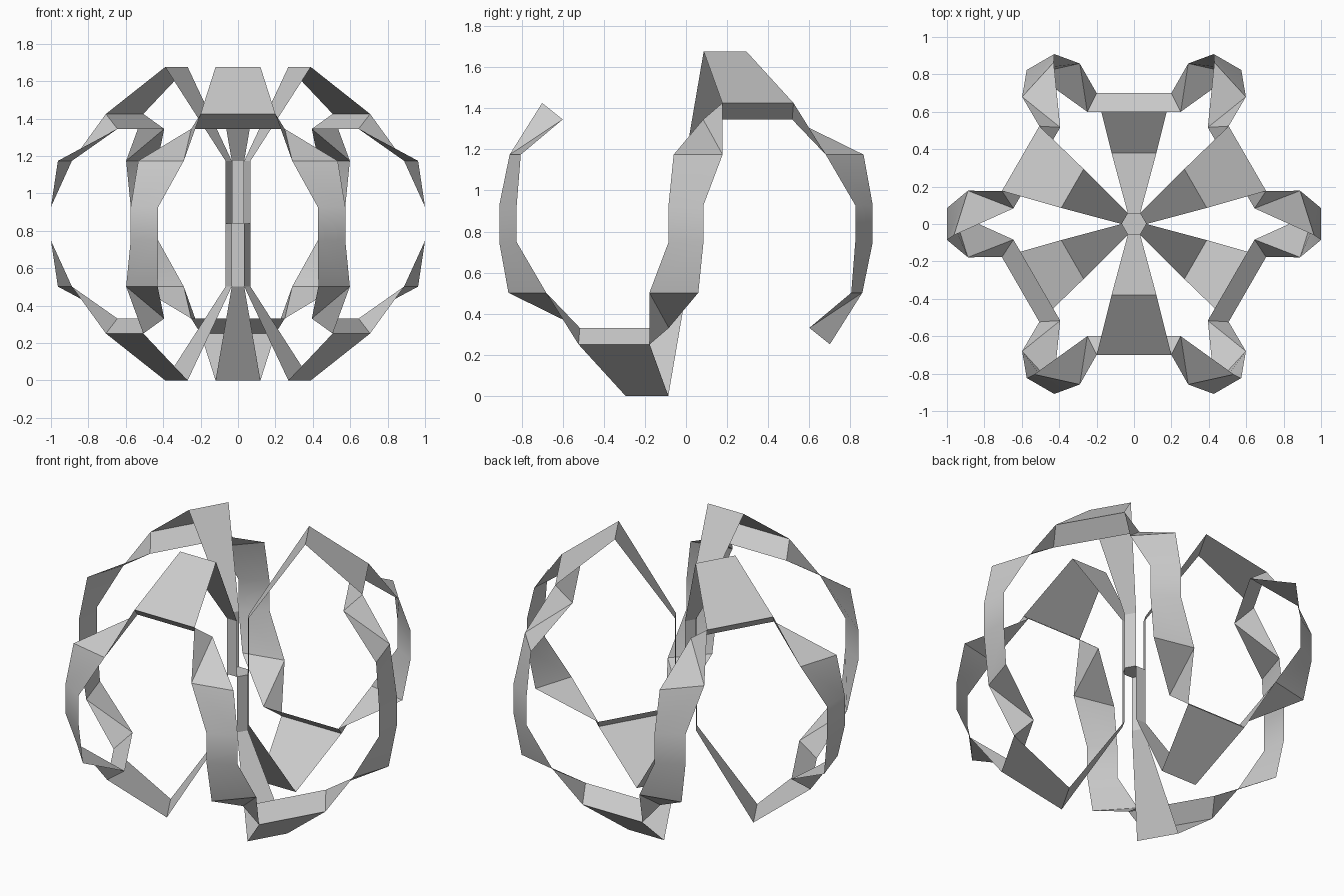
import bpy, bmesh, math
from mathutils import Matrix, Vector

if "Cube" in bpy.data.objects:
    bpy.data.objects.remove(bpy.data.objects["Cube"], do_unlink=True)

MID = 0.838  # height of the centre of the sculpture

grey = bpy.data.materials.new("plain_grey")
grey.use_nodes = True
grey.diffuse_color = (0.6, 0.6, 0.6, 1)
grey.node_tree.nodes["Principled BSDF"].inputs["Base Color"].default_value = (0.6, 0.6, 0.6, 1)


def add_part(name, faces, copies=True):
    """Repeat a patch of faces six times round the axis, every other one upside down."""
    bm = bmesh.new()
    for k in range(6 if copies else 1):
        turn = Matrix.Rotation(math.radians(60 * k), 3, 'Z')
        flip = -1 if k % 2 else 1
        for face in faces:
            pts = [turn @ Vector((p[0], p[1], p[2] * flip)) for p in face]
            bm.faces.new([bm.verts.new(p + Vector((0, 0, MID))) for p in pts])
    bmesh.ops.remove_doubles(bm, verts=bm.verts, dist=0.001)
    bmesh.ops.recalc_face_normals(bm, faces=bm.faces)
    mesh = bpy.data.meshes.new(name)
    bm.to_mesh(mesh)
    bm.free()
    mesh.materials.append(grey)
    ob = bpy.data.objects.new(name, mesh)
    bpy.context.collection.objects.link(ob)
    bpy.ops.object.select_all(action='DESELECT')
    ob.select_set(True)
    bpy.context.view_layer.objects.active = ob
    bpy.ops.object.shade_smooth_by_angle(angle=math.radians(30))
    return ob


def strip(rows):
    """Quads between successive pairs of points."""
    return [(a[0], a[1], b[1], b[0]) for a, b in zip(rows, rows[1:])]


def petal_row(radius, half, z):
    """Left and right points across a petal that points along 30 degrees."""
    c, s = math.cos(math.radians(30)), math.sin(math.radians(30))
    return [(radius * c + t * s, radius * s - t * c, z) for t in (half, -half)]


# Hexagonal plate where the six stems meet
R = 0.066
hub = [(R * math.cos(math.pi * i / 3), R * math.sin(math.pi * i / 3), 0) for i in range(6)]
add_part("hub_plate", [hub], copies=False)

# Petals: narrow stem, flared slope, outer slope, folded-under rim
apothem = R * math.cos(math.pi / 6)
petal = [petal_row(apothem, R / 2, 0),
         petal_row(apothem, R / 2, 0.335),
         petal_row(0.38, 0.12, MID),
         petal_row(0.70, 0.20, 0.587),
         petal_row(0.60, 0.25, 0.507)]
add_part("petals", strip(petal))

# Twisting side arms, symmetric under a half turn about the x axis
outer, inner = petal[3][0], petal[4][0]
upper = [((0.888, 0.178, 0.336), (0.963, -0.06, 0.336)),
         ((1.0, 0.085, 0.09), (1.0, -0.085, 0.09))]


def half_turn(p):
    return (p[0], -p[1], -p[2])


lower = [(half_turn(b), half_turn(a)) for a, b in reversed(upper)]
twist = [(outer, upper[0][0], inner), (inner, upper[0][0], upper[0][1])]
twist += [tuple(half_turn(p) for p in tri) for tri in twist]
add_part("side_arms", strip(upper + lower) + twist)
